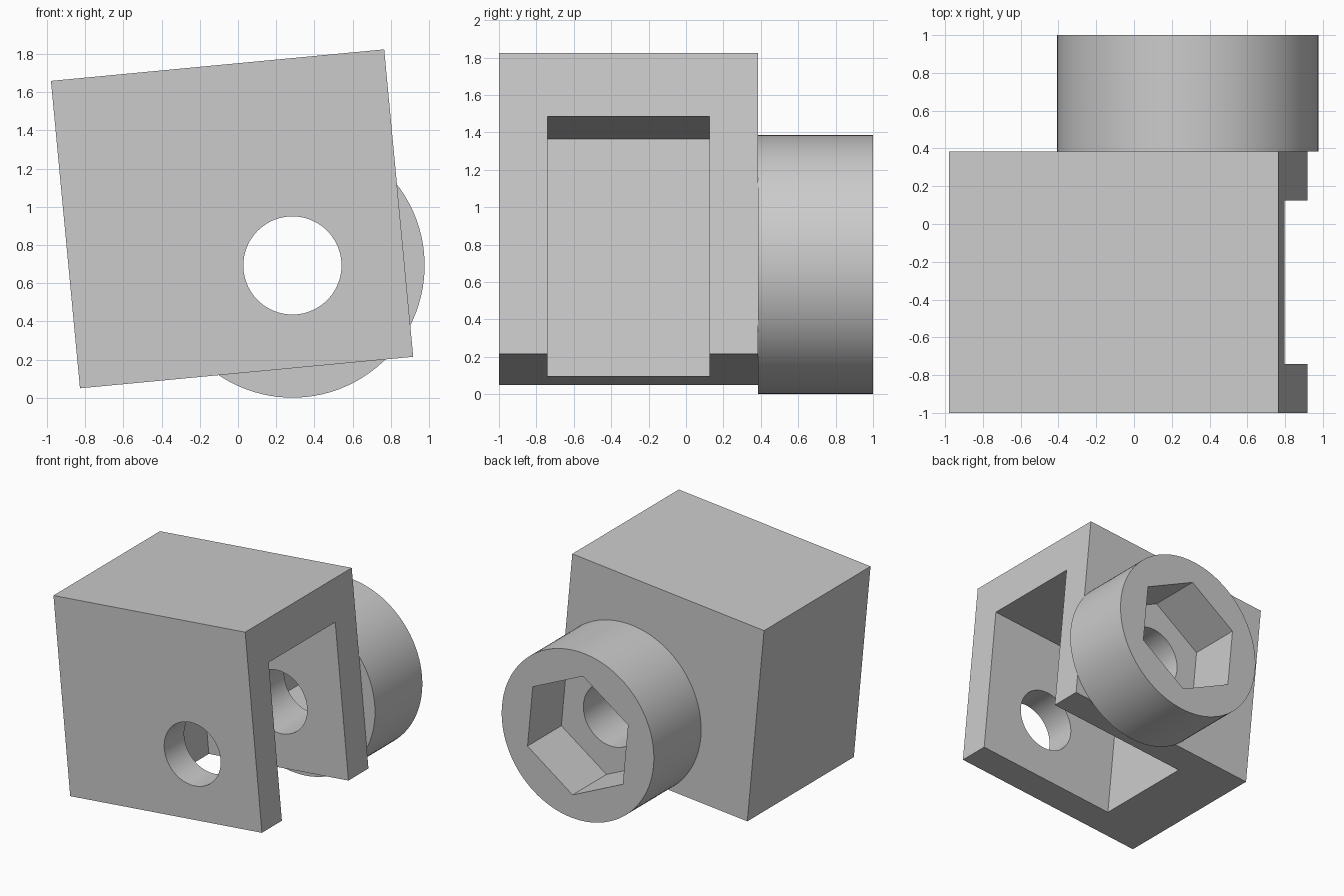
import bpy
from math import radians, sin, cos

cube = bpy.data.objects.get("Cube")
if cube:
    bpy.data.objects.remove(cube, do_unlink=True)

# Main dimensions
TILT = radians(-5.4)
WIDTH, HEIGHT = 1.753, 1.617
CENTRE_X, CENTRE_Z = -0.031, 0.937
FRONT, MIDDLE, BACK = -1.0, 0.385, 1.0
SLOT = 1.276
AXIS_X, AXIS_Z = 0.285, 0.693

grey = bpy.data.materials.new("light_grey")
grey.use_nodes = True
grey.diffuse_color = (0.6, 0.6, 0.6, 1)
grey.node_tree.nodes["Principled BSDF"].inputs["Base Color"].default_value = (0.6, 0.6, 0.6, 1)


def finish(name):
    ob = bpy.context.object
    ob.name = name
    ob.data.materials.append(grey)
    return ob


def tilted_box(name, u0, u1, y0, y1, w0, w1):
    """Box in the tilted frame of the block, u across and w upward."""
    u, w = (u0 + u1) / 2, (w0 + w1) / 2
    x = CENTRE_X + u * cos(TILT) + w * sin(TILT)
    z = CENTRE_Z - u * sin(TILT) + w * cos(TILT)
    bpy.ops.mesh.primitive_cube_add(size=1, location=(x, (y0 + y1) / 2, z),
                                    rotation=(0, TILT, 0))
    bpy.context.object.scale = (u1 - u0, y1 - y0, w1 - w0)
    return finish(name)


def round_bar(name, radius, y0, y1, sides=96):
    """Prism along y on the bore axis, turned with the block."""
    bpy.ops.mesh.primitive_cylinder_add(
        vertices=sides, radius=radius, depth=y1 - y0,
        location=(AXIS_X, (y0 + y1) / 2, AXIS_Z),
        rotation=(radians(90), TILT, 0))
    return finish(name)


def cut(target, *cutters):
    bpy.context.view_layer.update()
    bpy.ops.object.select_all(action='DESELECT')
    target.select_set(True)
    bpy.context.view_layer.objects.active = target
    for cutter in cutters:
        mod = target.modifiers.new("cut", 'BOOLEAN')
        mod.operation = 'DIFFERENCE'
        mod.solver = 'EXACT'
        mod.object = cutter
        bpy.ops.object.modifier_apply(modifier=mod.name)
    bpy.ops.object.shade_smooth_by_angle(angle=radians(30))


# Block, open to the right and below
block = tilted_box("clevis_block", -WIDTH / 2, WIDTH / 2, FRONT, MIDDLE,
                   -HEIGHT / 2, HEIGHT / 2)
slot = tilted_box("slot_cutter", WIDTH / 2 - SLOT, WIDTH / 2 + 0.1, -0.74, 0.125,
                  -HEIGHT / 2 - 0.1, -HEIGHT / 2 + SLOT)

# Round collar with a hexagonal nut pocket
collar = round_bar("collar", 0.6925, MIDDLE, BACK)
bore = round_bar("bore_cutter", 0.257, FRONT - 0.2, BACK + 0.2)
pocket = round_bar("hex_pocket_cutter", 0.503, BACK - 0.44, BACK + 0.2, sides=6)

cut(block, slot, bore)
cut(collar, bore, pocket)

for helper in (slot, bore, pocket):
    bpy.data.objects.remove(helper, do_unlink=True)
